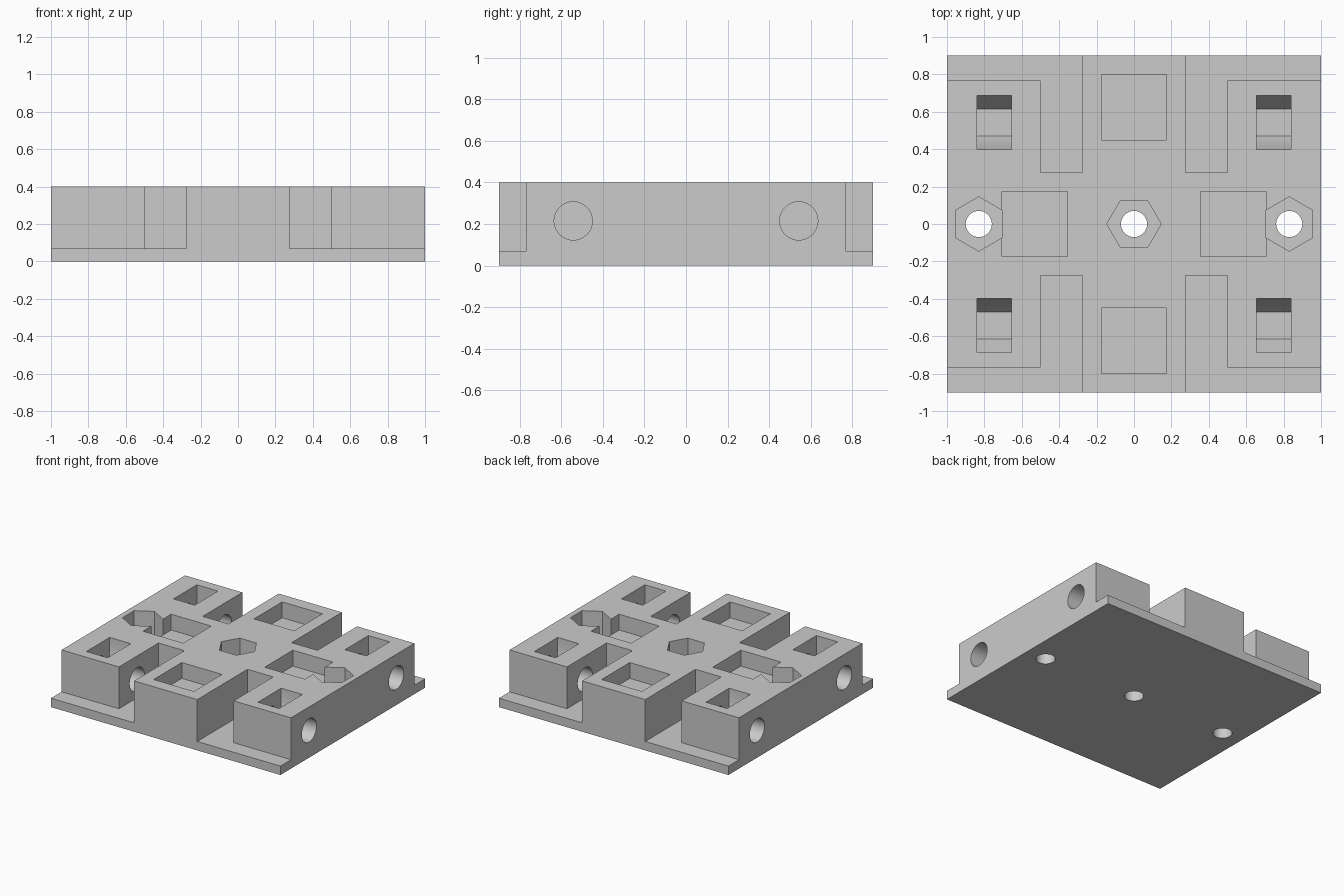
import bpy, bmesh
from math import cos, sin, pi, radians
from mathutils import Vector

if "Cube" in bpy.data.objects:
    bpy.data.objects.remove(bpy.data.objects["Cube"])

TOP, PLATE = 0.4, 0.07          # block height, base plate thickness
POCKET_Z, NUT_Z = 0.275, 0.2    # floors of square pockets and nut seats
BORE_Y, BORE_Z = 0.5425, 0.215  # side bore axis
NUT_R, OVER = 0.145, 0.1        # nut corner radius, cutter overshoot

grey = bpy.data.materials.new("light grey")
grey.use_nodes = True
colour = (0.6, 0.6, 0.6, 1)
grey.diffuse_color = colour
grey.node_tree.nodes["Principled BSDF"].inputs["Base Color"].default_value = colour


def prism(name, outline, along):
    """Solid made by sweeping a closed 3D outline along a vector."""
    bm = bmesh.new()
    face = bm.faces.new([bm.verts.new(p) for p in outline])
    swept = bmesh.ops.extrude_face_region(bm, geom=[face], use_keep_orig=True)
    moved = [g for g in swept["geom"] if isinstance(g, bmesh.types.BMVert)]
    bmesh.ops.translate(bm, verts=moved, vec=Vector(along))
    bmesh.ops.recalc_face_normals(bm, faces=bm.faces)
    mesh = bpy.data.meshes.new(name)
    bm.to_mesh(mesh)
    bm.free()
    mesh.materials.append(grey)
    obj = bpy.data.objects.new(name, mesh)
    bpy.context.collection.objects.link(obj)
    return obj


def rectangle(cx, cy, w, d, z):
    return [(cx + sx * w / 2, cy + sy * d / 2, z)
            for sx, sy in ((-1, -1), (1, -1), (1, 1), (-1, 1))]


def ring(cx, cy, r, n, z, turn=0.0):
    return [(cx + r * cos(turn + 2 * pi * i / n),
             cy + r * sin(turn + 2 * pi * i / n), z) for i in range(n)]


block = prism("connector_block", rectangle(0, 0, 2, 1.8, 0), (0, 0, TOP))
cutters = []


def cut(name, outline, along):
    cutter = prism(name, outline, along)
    cutter.hide_render = True
    cutters.append(cutter)


up = (0, 0, TOP + OVER)
for sx in (-1, 1):
    for sy in (-1, 1):
        # Channel with the end ledge beside it, down to the base plate
        outline = [(0.275, 0.275), (0.5, 0.275), (0.5, 0.768),
                   (1.1, 0.768), (1.1, 1.0), (0.275, 1.0)]
        cut("channel_cutter", [(sx * x, sy * y, PLATE) for x, y in outline], up)

        # Drop-in nut slot with a half hexagon floor
        y = sy * BORE_Y
        low = BORE_Z - NUT_R * sin(pi / 3)
        profile = [(-NUT_R, TOP + OVER), (-NUT_R, BORE_Z), (-NUT_R / 2, low),
                   (NUT_R / 2, low), (NUT_R, BORE_Z), (NUT_R, TOP + OVER)]
        cut("nut_slot_cutter", [(sx * 0.655, y + dy, z) for dy, z in profile],
            (sx * 0.185, 0, 0))

        # Round bore from the side face into the channel
        circle = ring(y, BORE_Z, 0.092, 40, 0)
        cut("side_bore_cutter", [(sx * 0.4, a, b) for a, b, _ in circle],
            (sx * 0.7, 0, 0))

# Square pockets
for x, y in ((0, 0.625), (0, -0.625), (0.53, 0), (-0.53, 0)):
    cut("pocket_cutter", rectangle(x, y, 0.35, 0.35, POCKET_Z), up)

# Hexagonal nut seats with through holes
for x, turn in ((0, 0), (0.83, pi / 6), (-0.83, pi / 6)):
    cut("nut_seat_cutter", ring(x, 0, NUT_R, 6, NUT_Z, turn), up)
    cut("screw_hole_cutter", ring(x, 0, 0.07, 36, -OVER), (0, 0, TOP + 2 * OVER))

# Carve the block
bpy.ops.object.select_all(action="DESELECT")
block.select_set(True)
bpy.context.view_layer.objects.active = block
for cutter in cutters:
    mod = block.modifiers.new(cutter.name, "BOOLEAN")
    mod.operation = "DIFFERENCE"
    mod.solver = "EXACT"
    mod.object = cutter
    bpy.ops.object.modifier_apply(modifier=mod.name)
for cutter in cutters:
    bpy.data.objects.remove(cutter)

bpy.ops.object.shade_smooth_by_angle(angle=radians(30))
